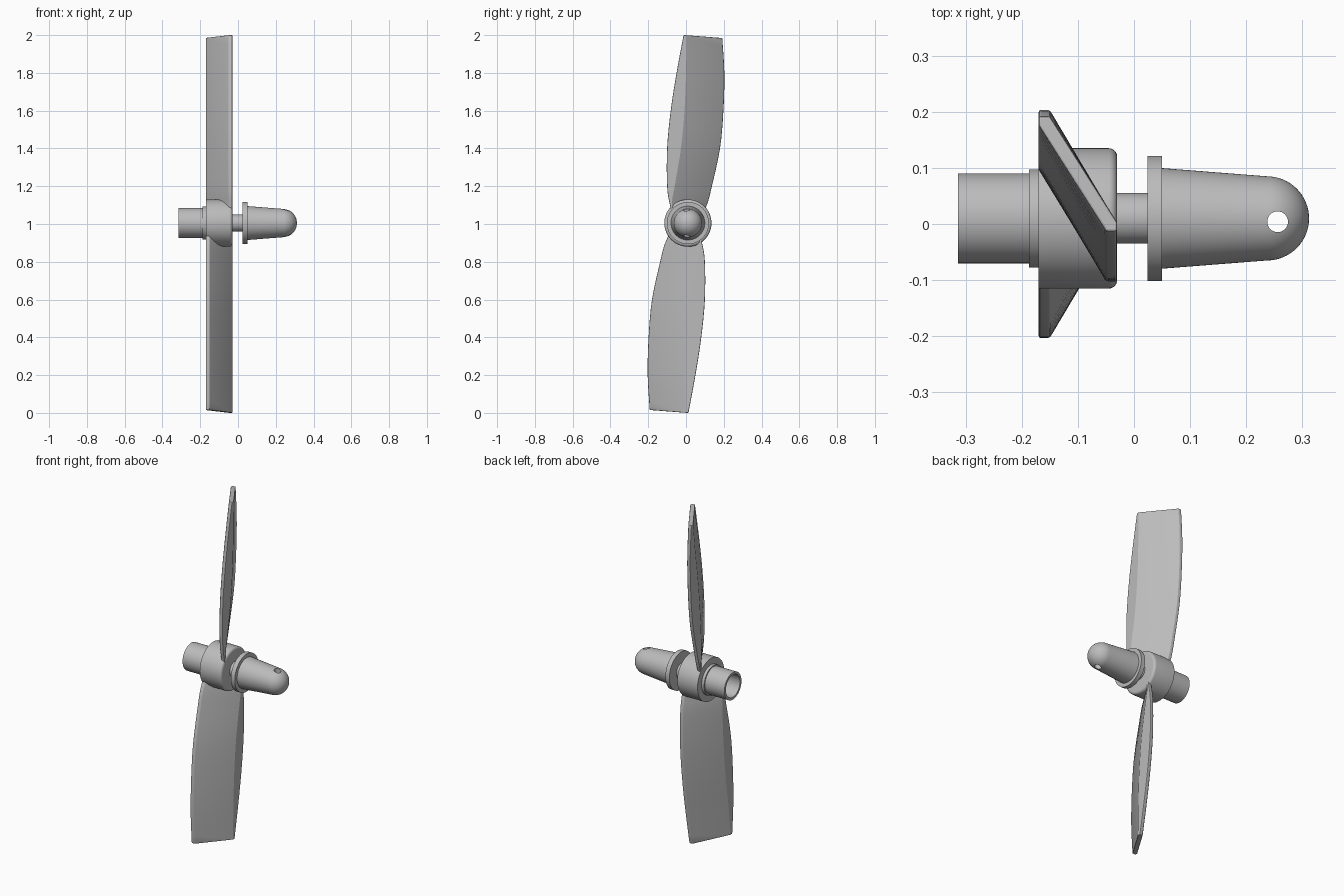
import bpy, bmesh
from math import pi, sin, cos, radians
from mathutils import Matrix, Vector

if "Cube" in bpy.data.objects:
    bpy.data.objects.remove(bpy.data.objects["Cube"], do_unlink=True)

AXIS = Vector((0, 0.01, 1.005))      # centre line of the turned parts

grey = bpy.data.materials.new("plain grey")
grey.use_nodes = True
grey.diffuse_color = (0.5, 0.5, 0.5, 1)
grey.node_tree.nodes["Principled BSDF"].inputs["Base Color"].default_value = (0.5, 0.5, 0.5, 1)


def finish(name, bm):
    bmesh.ops.recalc_face_normals(bm, faces=bm.faces)
    mesh = bpy.data.meshes.new(name)
    bm.to_mesh(mesh)
    bm.free()
    mesh.materials.append(grey)
    ob = bpy.data.objects.new(name, mesh)
    bpy.context.collection.objects.link(ob)
    return ob


def apply_and_smooth(ob, angle=25):
    bpy.ops.object.select_all(action='DESELECT')
    ob.select_set(True)
    bpy.context.view_layer.objects.active = ob
    for mod in list(ob.modifiers):
        bpy.ops.object.modifier_apply(modifier=mod.name)
    bpy.ops.object.shade_smooth_by_angle(angle=radians(angle))


def lathe(name, profile):
    """Spin (x, radius) points round the centre line."""
    bm = bmesh.new()
    verts = [bm.verts.new(AXIS + Vector((x, 0, r))) for x, r in profile]
    edges = [bm.edges.new(p) for p in zip(verts, verts[1:])]
    bmesh.ops.spin(bm, geom=verts + edges, cent=AXIS, axis=(1, 0, 0),
                   angle=2 * pi, steps=64, use_merge=True)
    bmesh.ops.remove_doubles(bm, verts=bm.verts, dist=1e-5)
    return finish(name, bm)


def arc(cx, cr, radius, steps):
    """Quarter round from the outer side to the +x end."""
    return [(cx + radius * sin(i * pi / 2 / steps),
             max(0, cr + radius * cos(i * pi / 2 / steps))) for i in range(steps + 1)]


# Turned parts along the shaft
apply_and_smooth(lathe("rear_sleeve", [(-0.2, 0), (-0.2, 0.066), (-0.314, 0.066),
                                       (-0.314, 0.08), (-0.18, 0.08), (-0.18, 0)]))
apply_and_smooth(lathe("rear_collar", [(-0.187, 0), (-0.187, 0.0875), (-0.16, 0.0875), (-0.16, 0)]))
apply_and_smooth(lathe("hub", [(-0.17, 0), (-0.17, 0.125)] + arc(-0.045, 0.11, 0.015, 6) + [(-0.03, 0)]))
apply_and_smooth(lathe("shaft", [(-0.04, 0), (-0.04, 0.045), (0.03, 0.045), (0.03, 0)]))
apply_and_smooth(lathe("flange", [(0.024, 0), (0.024, 0.1115), (0.05, 0.1115), (0.05, 0)]))

# Tapered nose with a cross hole
nose = lathe("nose_cone", [(0.045, 0), (0.045, 0.09)] + arc(0.237, 0, 0.075, 16))
bm = bmesh.new()
bmesh.ops.create_cone(bm, cap_ends=True, segments=32, radius1=0.0185, radius2=0.0185, depth=0.4,
                      matrix=Matrix.Translation((0.256, 0.004, AXIS.z)))
cutter = finish("hole_cutter", bm)
cutter.hide_render = True
cut = nose.modifiers.new("cross hole", 'BOOLEAN')
cut.operation, cut.solver, cut.object = 'DIFFERENCE', 'EXACT', cutter
apply_and_smooth(nose)
bpy.data.objects.remove(cutter, do_unlink=True)

# Blade rows: distance from the centre, leading edge, trailing edge, front crease
ROWS = [(0.0, -0.06, 0.06, -0.05), (0.1, -0.085, 0.11, -0.075), (0.2, -0.1, 0.137, -0.06),
        (0.4, -0.1, 0.18, -0.027), (0.6, -0.081, 0.198, -0.008),
        (0.8, -0.05, 0.203, 0.0), (1.0, -0.013, 0.192, 0.003)]
BACK, FRONT, LIP = -0.17, -0.03, 0.02


def smooth_rows(rows, steps=4):
    """Catmull-Rom curve through the rows."""
    pts = [Vector(r) for r in rows]
    pts = [2 * pts[0] - pts[1]] + pts + [2 * pts[-1] - pts[-2]]
    out = []
    for a, b, c, d in zip(pts, pts[1:], pts[2:], pts[3:]):
        for i in range(steps):
            t = i / steps
            out.append(b + 0.5 * t * (c - a + t * (2 * a - 5 * b + 4 * c - d
                                                   + t * (3 * (b - c) + d - a))))
    return out + [pts[-2]]


def blade(name, turn):
    bm = bmesh.new()
    rings = []
    for dist, lead, trail, crease in smooth_rows(ROWS):
        back_crease = lead + trail - crease
        section = [(BACK, trail), (BACK + LIP, trail), (FRONT, crease),
                   (FRONT, lead), (FRONT - LIP, lead), (BACK, back_crease)]
        # the tip is cut slightly aslant
        rings.append([bm.verts.new((x, y * turn, 1 + turn * (dist - 0.08 * dist ** 8 * max(y, 0))))
                      for x, y in section])
    for low, high in zip(rings, rings[1:]):
        for i in range(6):
            j = (i + 1) % 6
            bm.faces.new((low[i], low[j], high[j], high[i]))
    bm.faces.new(rings[0])
    bm.faces.new(rings[-1])
    ob = finish(name, bm)
    bevel = ob.modifiers.new("soft edges", 'BEVEL')
    bevel.width, bevel.segments = 0.004, 2
    bevel.limit_method, bevel.angle_limit = 'ANGLE', radians(45)
    apply_and_smooth(ob, 20)


blade("upper_blade", 1)
blade("lower_blade", -1)
